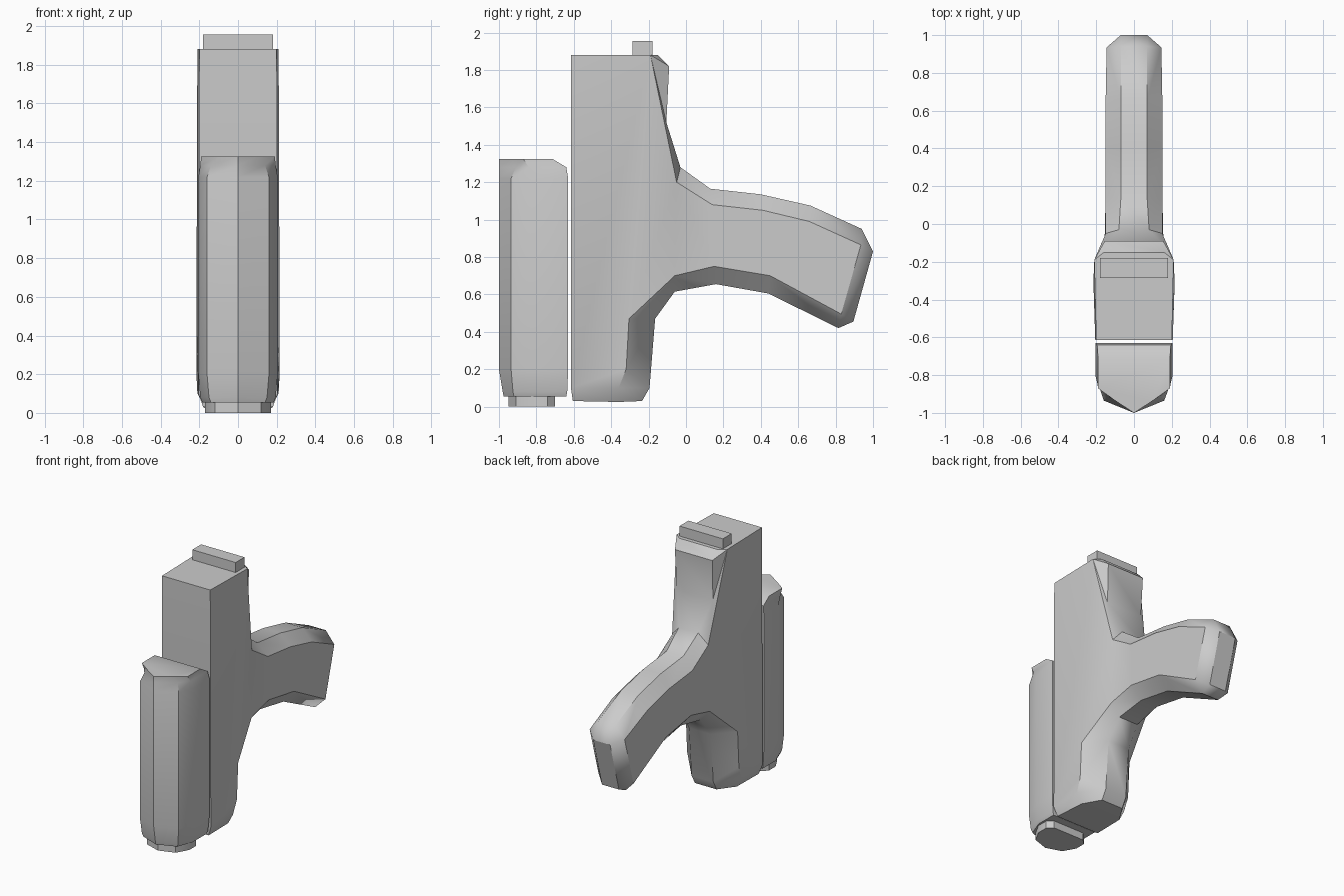
import bpy, bmesh, math

if "Cube" in bpy.data.objects:
    bpy.data.objects.remove(bpy.data.objects["Cube"])

def finish(name, bm, angle=35):
    bmesh.ops.remove_doubles(bm, verts=bm.verts, dist=0.0005)
    bmesh.ops.recalc_face_normals(bm, faces=bm.faces)
    me = bpy.data.meshes.new(name)
    bm.to_mesh(me)
    bm.free()
    ob = bpy.data.objects.new(name, me)
    bpy.context.collection.objects.link(ob)
    bpy.ops.object.select_all(action='DESELECT')
    ob.select_set(True)
    bpy.context.view_layer.objects.active = ob
    if angle:
        bpy.ops.object.shade_smooth_by_angle(angle=math.radians(angle))
    return ob

def loft(name, rings):
    """rings: (z, half section [(x, y)...] starting on the centre line)"""
    bm = bmesh.new()
    loops = []
    for z, half in rings:
        pts = half + [(-x, y) for x, y in reversed(half[1:])]
        loops.append([bm.verts.new((x, y, z)) for x, y in pts])
    for a, b in zip(loops, loops[1:]):
        for i in range(len(a)):
            j = (i + 1) % len(a)
            bm.faces.new((a[i], a[j], b[j], b[i]))
    bm.faces.new(loops[0])
    bm.faces.new(loops[-1])
    return finish(name, bm)

# main body with curved rear arm: rim = narrow outer outline (x, y, z)
rim = [(.2, -.615, 1.88), (.21, -.19, 1.88), (.16, -.15, 1.88), (.155, -.09, 1.82),
       (.15, -.105, 1.52), (.08, -.03, 1.28), (.07, .13, 1.165), (.07, .40, 1.135),
       (.07, .665, 1.075), (.07, .94, .95), (.07, 1.0, .83), (.07, .895, .455),
       (.07, .815, .42), (.07, .44, .605), (.07, .16, .655), (.08, -.06, .615),
       (.09, -.165, .47), (.09, -.195, .10), (.09, -.235, .03), (.17, -.36, .025),
       (.18, -.605, .03), (.205, -.615, .1)]
# wide side outline, running the same way round as the rim
side = [(.15, -.05, 1.2), (.15, .14, 1.08), (.15, .41, 1.05), (.15, .66, .99),
        (.145, .935, .865), (.145, .83, .495), (.15, .45, .70), (.15, .15, .75),
        (.155, -.06, .70), (.215, -.305, .47), (.215, -.32, .2), (.21, -.36, .1)]

bm = bmesh.new()
half = {}
for s in (1, -1):
    R = [bm.verts.new((s * x, y, z)) for x, y, z in rim]
    S = [bm.verts.new((s * x, y, z)) for x, y, z in side]
    half[s] = R
    faces = [
        (R[0], R[1], S[9], S[10], S[11], R[21]),             # front panel
        (R[1], R[2], R[3]), (R[1], R[3], R[4]),              # tapering panel
        (R[1], R[4], S[0]), (R[1], S[0], S[9]), (S[0], S[8], S[9]),
        (S[0], S[1], S[7], S[8]), (S[1], S[2], S[6], S[7]),  # arm side
        (S[2], S[3], S[6]), (S[3], S[4], S[5], S[6]),
        (R[4], R[5], S[0]),                                  # upper chamfer
        (R[9], R[10], S[4]), (R[10], R[11], S[5], S[4]), (R[11], R[12], S[5]),
        (R[17], R[18], S[11]), (R[18], R[19], S[11]),        # foot chamfer
        (R[19], R[20], R[21], S[11]),
        (R[16], R[17], S[10], S[9]), (R[17], S[11], S[10])]
    faces += [(R[i + 5], R[i + 6], S[i + 1], S[i]) for i in range(4)]
    faces += [(R[i + 12], R[i + 13], S[i + 6], S[i + 5]) for i in range(4)]
    for f in faces:
        bm.faces.new(f)
n = len(rim)
for i in range(n):
    j = (i + 1) % n
    bm.faces.new((half[1][i], half[1][j], half[-1][j], half[-1][i]))
finish("body_with_arm", bm, 40)

# front canister with pointed cap
full = [(0, -1), (.16, -.935), (.205, -.80), (.205, -.63)]
loft("front_canister", [
    (.055, [(0, -.975), (.14, -.92), (.185, -.80), (.185, -.64)]),
    (.08, [(0, -.98), (.15, -.925), (.195, -.80), (.195, -.635)]),
    (.2, full),
    (1.22, full),
    (1.28, [(0, -1), (.14, -.91), (.195, -.84), (.195, -.64)]),
    (1.325, [(0, -1), (.10, -.935), (.19, -.87), (.19, -.715)])])

# canister foot
foot = [(0, -.95), (.12, -.91), (.17, -.82), (.17, -.74), (.13, -.70)]
loft("canister_foot", [(0, foot), (.07, foot)])

# rear sight block on top
block = [(0, -.285), (.18, -.285), (.18, -.18)]
loft("top_block", [(1.86, block), (1.955, block)])
